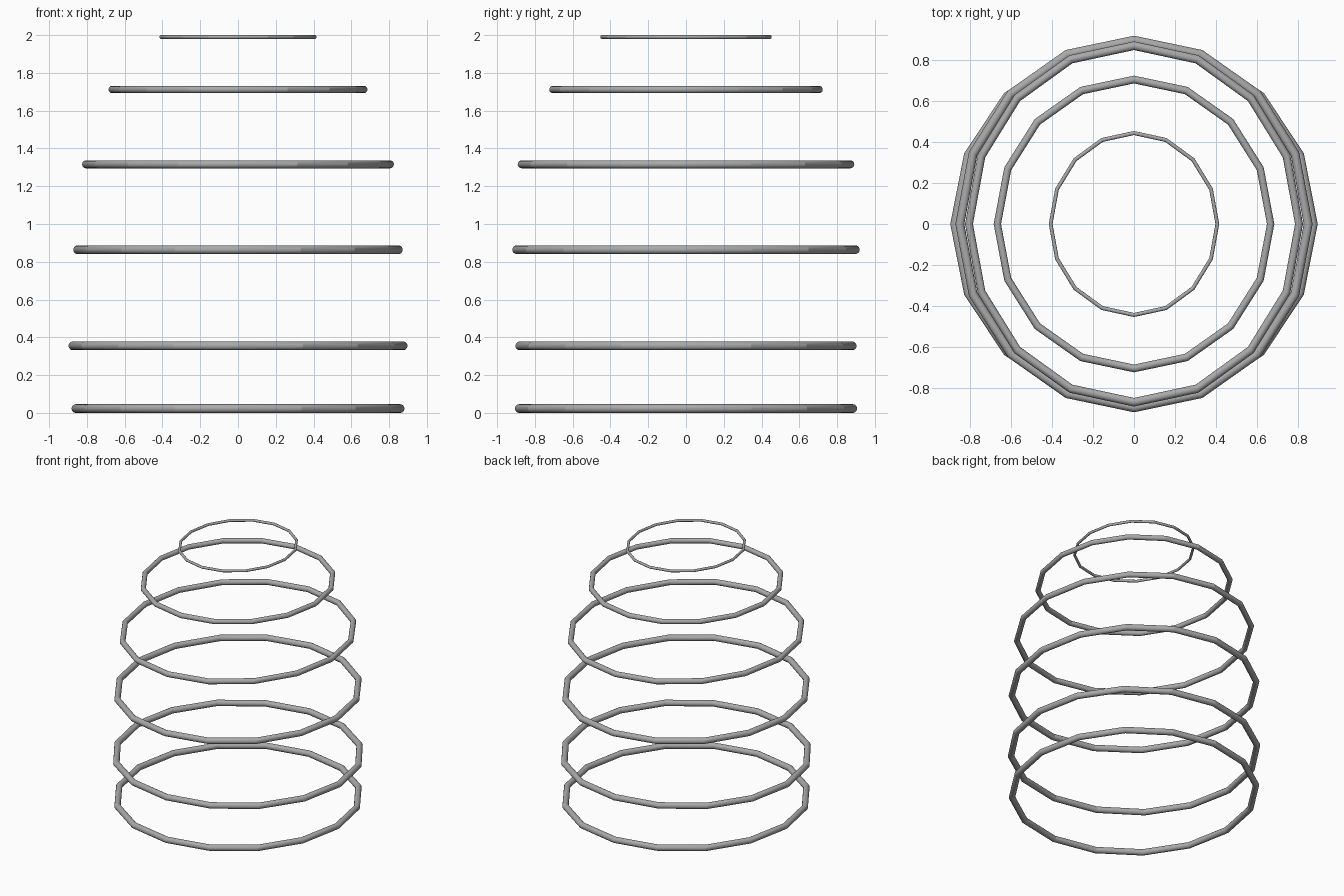
import bpy
from math import radians

# Remove the default cube
cube = bpy.data.objects.get("Cube")
if cube:
    bpy.data.objects.remove(cube, do_unlink=True)

# Plain grey metal
grey = bpy.data.materials.new("grey_metal")
grey.use_nodes = True
colour = (0.4, 0.4, 0.4, 1)
grey.diffuse_color = colour
grey.node_tree.nodes["Principled BSDF"].inputs["Base Color"].default_value = colour


def hoop(name, z, outer_x, outer_y, tube):
    """Slightly oval hoop of straight round rods, lying flat at height z."""
    bpy.ops.mesh.primitive_torus_add(
        major_segments=16, minor_segments=20,
        major_radius=1 - tube / outer_y, minor_radius=tube / outer_y,
        location=(0, 0, z))
    ob = bpy.context.object
    ob.name = name
    ob.scale = (outer_x, outer_y, outer_y)
    bpy.ops.object.transform_apply(location=False, rotation=False, scale=True)
    # Round across the rod, with the joints between rods kept crisp
    bpy.ops.object.shade_smooth_by_angle(angle=radians(20))
    ob.data.materials.append(grey)


# Stack of hoops from the base to the crown
hoop("base_hoop", 0.023, 0.881, 0.906, 0.023)
hoop("lower_hoop", 0.355, 0.897, 0.903, 0.023)
hoop("middle_hoop", 0.864, 0.872, 0.919, 0.023)
hoop("upper_hoop", 1.316, 0.825, 0.891, 0.021)
hoop("shoulder_hoop", 1.712, 0.685, 0.724, 0.019)
hoop("crown_hoop", 1.99, 0.416, 0.454, 0.01)
